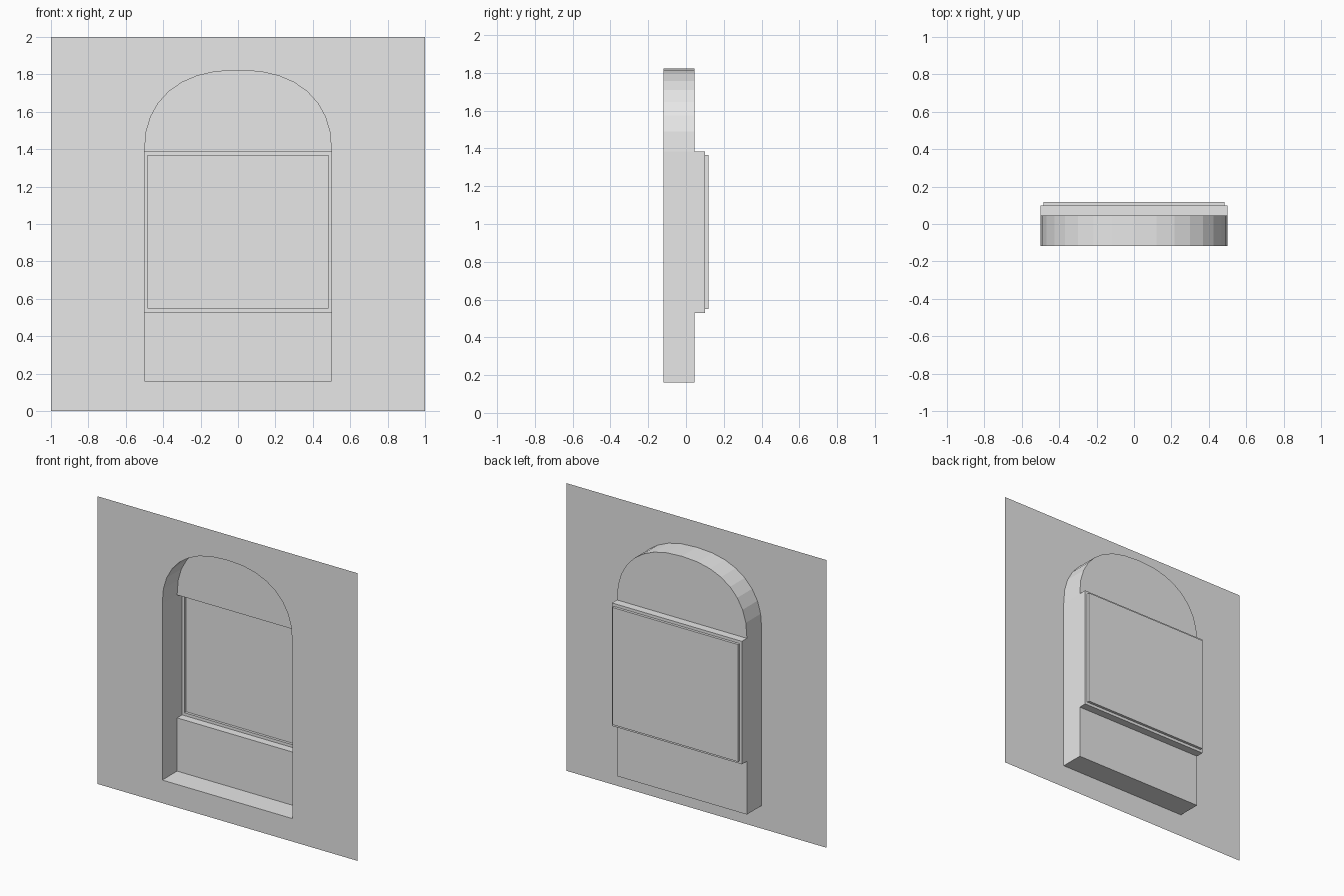
import bpy, bmesh, math

cube = bpy.data.objects.get("Cube")
if cube:
    bpy.data.objects.remove(cube, do_unlink=True)

GREY = bpy.data.materials.new("plain_grey")
GREY.use_nodes = True
GREY.diffuse_color = (0.8, 0.8, 0.8, 1)
GREY.node_tree.nodes["Principled BSDF"].inputs["Base Color"].default_value = (0.8, 0.8, 0.8, 1)

# Depths from the wall face to the glass
WALL_Y, NICHE_Y, FRAME_Y, PANE_Y = -0.118, 0.045, 0.1, 0.118
HALF = 0.5
SILL, WIN_LOW, WIN_TOP, CROWN = 0.16, 0.53, 1.385, 1.822


def rect(half, low, high):
    return [(-half, low), (half, low), (half, high), (-half, high)]


def arch(steps=16, power=2.3):
    """Squarish arch from the right springing point to the left one."""
    pts = []
    for i in range(steps + 1):
        t = math.pi * i / steps
        c, s = math.cos(t), max(math.sin(t), 0)
        if i in (0, steps):
            s = 0
        x = math.copysign(abs(c) ** (2 / power), c) * HALF
        pts.append((x, WIN_TOP + (CROWN - WIN_TOP) * s ** (2 / power)))
    return pts


def loop(bm, outline, y):
    return [bm.verts.new((x, y, z)) for x, z in outline]


def finish(bm, name):
    mesh = bpy.data.meshes.new(name)
    bm.to_mesh(mesh)
    bm.free()
    mesh.materials.append(GREY)
    obj = bpy.data.objects.new(name, mesh)
    bpy.context.collection.objects.link(obj)
    return obj


def panel(name, outline, y):
    """Flat sheet facing the front."""
    bm = bmesh.new()
    bm.faces.new(loop(bm, outline, y))
    finish(bm, name)


def band(name, outer, y0, inner, y1):
    """Strip of quads joining two matching closed outlines."""
    bm = bmesh.new()
    a, b = loop(bm, outer, y0), loop(bm, inner, y1)
    for i in range(len(a)):
        j = (i + 1) % len(a)
        bm.faces.new((a[i], a[j], b[j], b[i]))
    finish(bm, name)


niche = [(-HALF, SILL), (HALF, SILL)] + arch()
opening = rect(HALF, WIN_LOW, WIN_TOP)
glass = rect(HALF - 0.017, WIN_LOW + 0.02, WIN_TOP - 0.02)

# Wall sheet with the arched opening cut out
bm = bmesh.new()
for outline in (rect(1, 0, 2), niche):
    vs = loop(bm, outline, WALL_Y)
    for i, v in enumerate(vs):
        bm.edges.new((v, vs[(i + 1) % len(vs)]))
bmesh.ops.triangle_fill(bm, use_beauty=True, use_dissolve=False,
                        edges=bm.edges[:], normal=(0, -1, 0))
finish(bm, "wall")

# Niche sides and its back panels
band("niche_reveal", niche, WALL_Y, niche, NICHE_Y)
panel("lower_panel", rect(HALF, SILL, WIN_LOW), NICHE_Y)
panel("arch_panel", arch(), NICHE_Y)

# Window set deeper behind the niche
band("window_reveal", opening, NICHE_Y, opening, FRAME_Y)
band("window_frame", opening, FRAME_Y, glass, FRAME_Y)
band("pane_edge", glass, FRAME_Y, glass, PANE_Y)
panel("window_pane", glass, PANE_Y)
